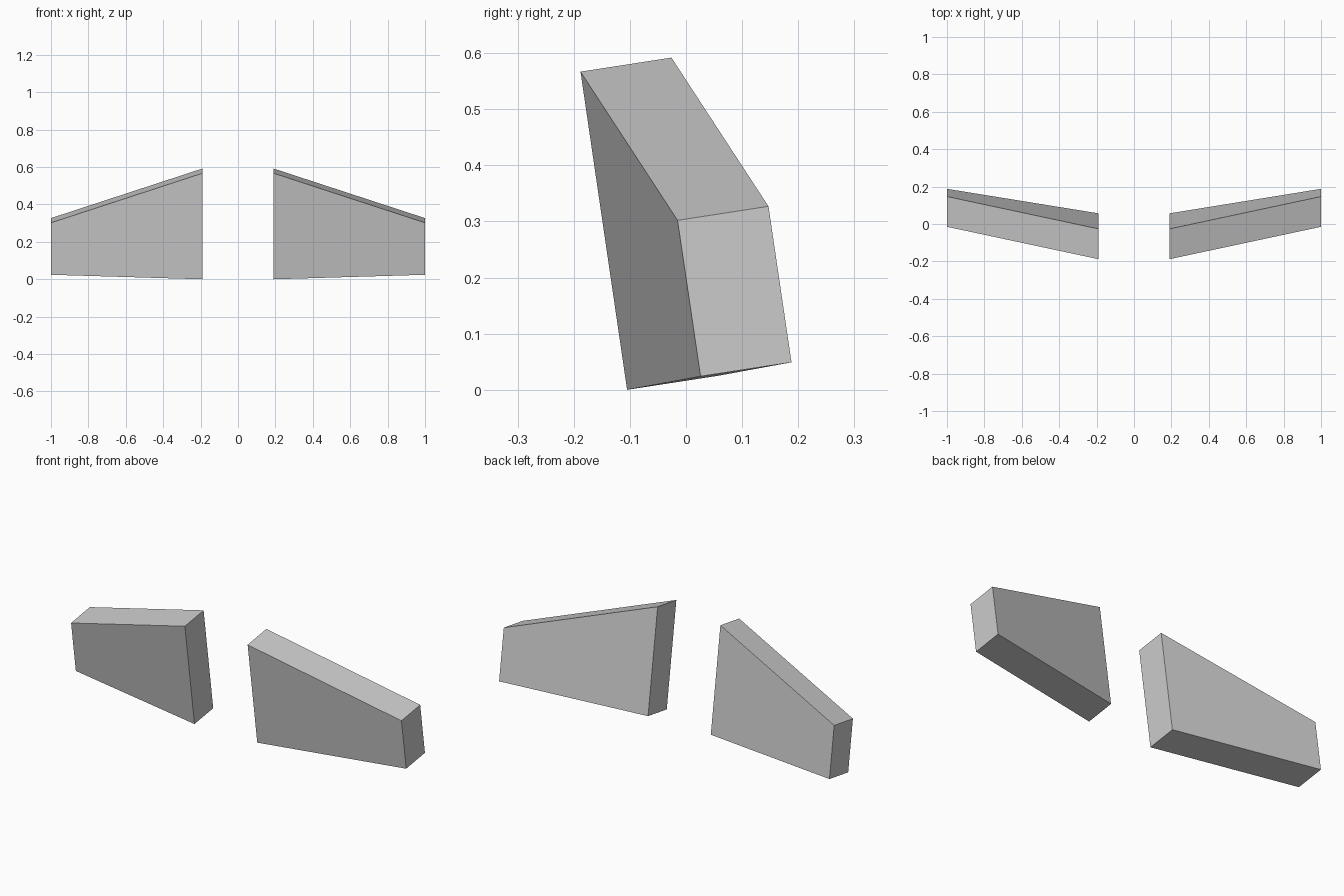
import bpy
import bmesh
from mathutils import Vector

cube = bpy.data.objects.get("Cube")
if cube:
    bpy.data.objects.remove(cube, do_unlink=True)

# Single grey finish
grey = bpy.data.materials.new("light_grey")
grey.use_nodes = True
color = (0.6, 0.6, 0.6, 1)
grey.diffuse_color = color
grey.node_tree.nodes["Principled BSDF"].inputs["Base Color"].default_value = color

# Front panel outline: inner bottom, outer bottom, outer top, inner top
PANEL = [(0.19, -0.105, 0.0), (1.0, 0.026, 0.024),
         (1.0, -0.015, 0.302), (0.19, -0.188, 0.567)]
THICKNESS = Vector((0, 0.162, 0.025))


def make_wing(name, side):
    """Extrude the tapered panel backwards into a solid wing."""
    bm = bmesh.new()
    face = bm.faces.new([bm.verts.new((side * x, y, z)) for x, y, z in PANEL])
    back = bmesh.ops.extrude_face_region(bm, geom=[face], use_keep_orig=True)["geom"]
    moved = [v for v in back if isinstance(v, bmesh.types.BMVert)]
    bmesh.ops.translate(bm, verts=moved, vec=THICKNESS)
    bmesh.ops.recalc_face_normals(bm, faces=bm.faces)
    mesh = bpy.data.meshes.new(name)
    bm.to_mesh(mesh)
    bm.free()
    mesh.materials.append(grey)
    wing = bpy.data.objects.new(name, mesh)
    bpy.context.collection.objects.link(wing)


# Mirrored pair
make_wing("left_wing", 1)
make_wing("right_wing", -1)
